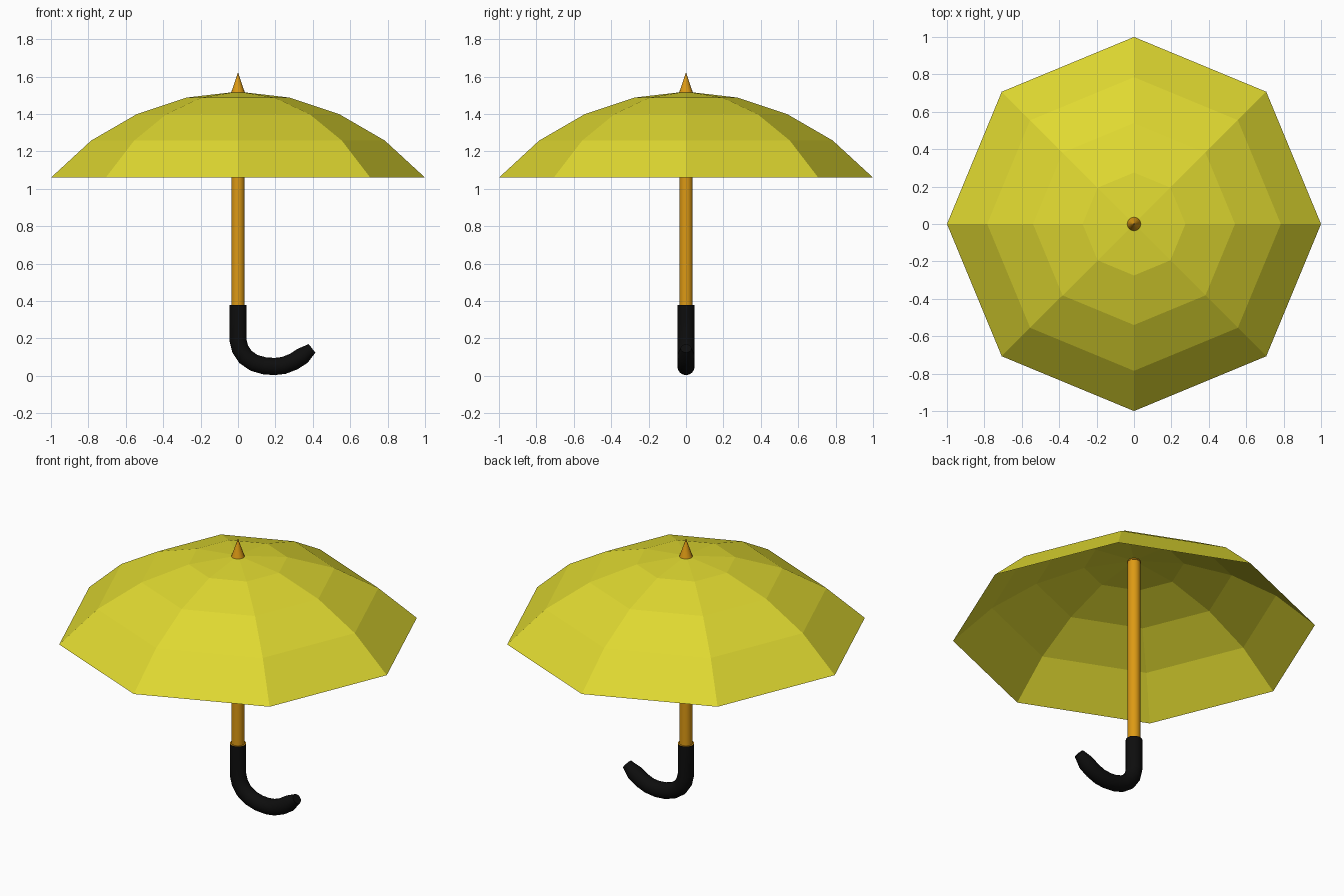
import bpy, bmesh, math
from mathutils import Vector

if "Cube" in bpy.data.objects:
    bpy.data.objects.remove(bpy.data.objects["Cube"])


def material(name, rgb):
    m = bpy.data.materials.new(name)
    m.diffuse_color = (*rgb, 1)
    m.use_nodes = True
    m.node_tree.nodes["Principled BSDF"].inputs["Base Color"].default_value = m.diffuse_color
    return m


yellow = material("yellow fabric", (0.74, 0.69, 0.03))
orange = material("orange wood", (0.72, 0.32, 0.007))
black = material("black handle", (0.004, 0.004, 0.004))


def finish(name, bm, mats, smooth=False):
    me = bpy.data.meshes.new(name)
    bm.to_mesh(me)
    bm.free()
    ob = bpy.data.objects.new(name, me)
    bpy.context.collection.objects.link(ob)
    for m in mats:
        me.materials.append(m)
    if smooth:
        bpy.ops.object.select_all(action='DESELECT')
        ob.select_set(True)
        bpy.context.view_layer.objects.active = ob
        bpy.ops.object.shade_smooth_by_angle(angle=math.radians(35))
    return ob


def sweep(bm, path, radii, sides):
    """Rings of vertices along a path in the xz plane, joined by quads."""
    rings = []
    pts = [Vector((x, 0, z)) for x, z in path]
    for i, (p, r) in enumerate(zip(pts, radii)):
        t = (pts[min(i + 1, len(pts) - 1)] - pts[max(i - 1, 0)]).normalized()
        side = Vector((0, 1, 0))
        up = side.cross(t)
        rings.append([bm.verts.new(p + r * (math.cos(a) * up + math.sin(a) * side))
                      for a in (2 * math.pi * k / sides for k in range(sides))])
    for a, b in zip(rings, rings[1:]):
        for k in range(sides):
            j = (k + 1) % sides
            bm.faces.new((a[k], a[j], b[j], b[k]))
    return rings


# canopy: eight-sided open dome
bm = bmesh.new()
profile = [(1.0, 1.06), (0.785, 1.258), (0.54, 1.40), (0.275, 1.488)]
rings = sweep(bm, [(0, z) for r, z in profile], [r for r, z in profile], 8)
apex = bm.verts.new((0, 0, 1.52))
for k in range(8):
    bm.faces.new((rings[-1][k], rings[-1][(k + 1) % 8], apex))
bmesh.ops.recalc_face_normals(bm, faces=bm.faces)
if sum(f.normal.z for f in bm.faces) < 0:
    bmesh.ops.reverse_faces(bm, faces=bm.faces)
finish("canopy", bm, [yellow])

# shaft
bm = bmesh.new()
rings = sweep(bm, [(0, 0.36), (0, 1.51)], [0.036, 0.036], 16)
for r in (rings[0], rings[-1]):
    bm.faces.new(r)
bmesh.ops.recalc_face_normals(bm, faces=bm.faces)
finish("shaft", bm, [orange], True)

# pointed tip
bm = bmesh.new()
rings = sweep(bm, [(0, 1.508), (0, 1.62)], [0.039, 0.001], 16)
for r in rings:
    bm.faces.new(r)
bmesh.ops.recalc_face_normals(bm, faces=bm.faces)
finish("tip", bm, [orange], True)

# hooked handle with tapered end and orange top face
path = [(0, 0.38), (0, 0.19), (0.012, 0.143), (0.04, 0.101), (0.085, 0.07),
        (0.14, 0.054), (0.195, 0.05), (0.245, 0.056), (0.297, 0.076),
        (0.345, 0.107), (0.396, 0.147)]
bm = bmesh.new()
rings = sweep(bm, path, [0.046] * 10 + [0.029], 16)
top = bm.faces.new(rings[0])
bm.faces.new(rings[-1])
top.material_index = 1
bmesh.ops.recalc_face_normals(bm, faces=bm.faces)
finish("handle", bm, [black, orange], True)
